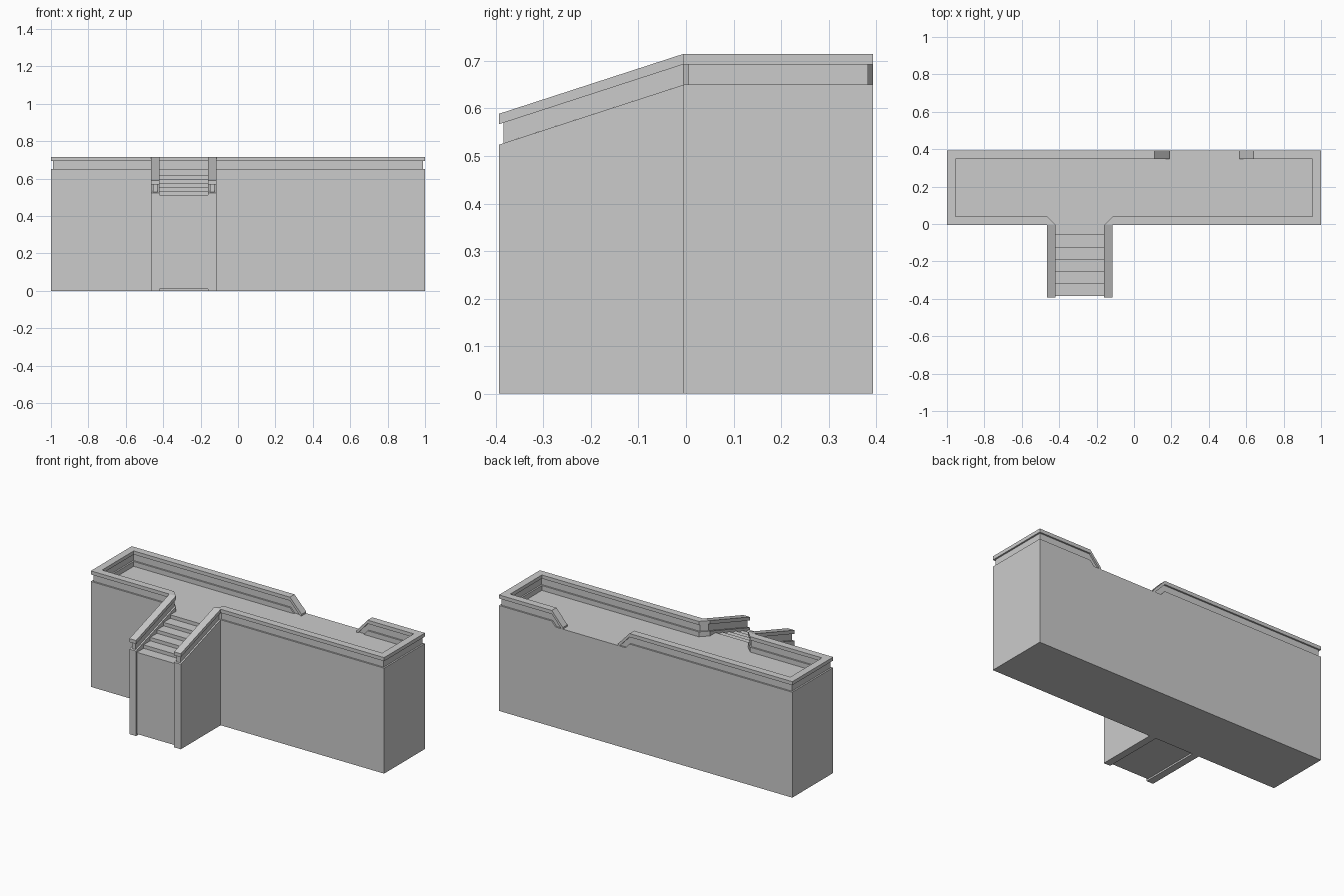
import bpy, bmesh

if "Cube" in bpy.data.objects:
    bpy.data.objects.remove(bpy.data.objects["Cube"])

Y0, Y1, YS = -0.005, 0.393, -0.393   # platform front, back, stair foot
DECK, W = 0.62, 0.045                # deck height, parapet width
XL, XR = -0.465, -0.115              # outer sides of the staircase


def finish(name, bm):
    bmesh.ops.remove_doubles(bm, verts=bm.verts, dist=1e-5)
    bmesh.ops.recalc_face_normals(bm, faces=bm.faces)
    me = bpy.data.meshes.new(name)
    bm.to_mesh(me)
    bm.free()
    ob = bpy.data.objects.new(name, me)
    bpy.context.collection.objects.link(ob)
    return ob


def prism(name, profile, x0, x1):
    """Extrude a y/z profile from x0 to x1."""
    bm = bmesh.new()
    face = bm.faces.new([bm.verts.new((x0, y, z)) for y, z in profile])
    ext = bmesh.ops.extrude_face_region(bm, geom=[face])
    moved = [g for g in ext["geom"] if isinstance(g, bmesh.types.BMVert)]
    bmesh.ops.translate(bm, verts=moved, vec=(x1 - x0, 0, 0))
    return finish(name, bm)


def layer(name, stations, z_low, z_high, inset=0.0, flat_bottom=False):
    """Sweep a rectangular course along (outer, inner, drop) stations."""
    bm = bmesh.new()
    rings = []
    for (ox, oy), (ix, iy), drop in stations:
        a = (ox + (ix - ox) * inset, oy + (iy - oy) * inset)
        b = (ix + (ox - ix) * inset, iy + (oy - iy) * inset)
        top, low = z_high - drop, z_low - (0 if flat_bottom else drop)
        rings.append([bm.verts.new(p) for p in
                      ((*a, low), (*b, low), (*b, top), (*a, top))])
    for r, s in zip(rings, rings[1:]):
        for i in range(4):
            j = (i + 1) % 4
            bm.faces.new((r[i], r[j], s[j], s[i]))
    bm.faces.new(rings[0])
    bm.faces.new(rings[-1])
    return finish(name, bm)


# Platform body
prism("platform", [(Y0, 0), (Y1, 0), (Y1, DECK), (Y0, DECK)], -1, 1)

# Stair flight between the cheek walls
steps = [(Y0, 0.01), (Y0, DECK)]
for k in range(6):
    y, z = -0.06 - 0.065 * k, DECK - 0.0214 * k
    steps += [(y, z), (y, z - 0.0214 if k < 5 else 0.01)]
prism("stair_flight", steps, XL + W, XR - W)

# Parapets on both sides: stair cheek, front, end and back with a sloped stop
for side, sx, s, x_top, x_low in (("left", XL, -1, 0.11, 0.19),
                                  ("right", XR, 1, 0.64, 0.565)):
    path = [
        ((sx, YS), (sx - s * W, YS), 0.126),
        ((sx, Y0), (sx - s * W, Y0), 0),
        ((sx, Y0), (sx, Y0 + W), 0),
        ((s, Y0), (s * (1 - W), Y0 + W), 0),
        ((s, Y1), (s * (1 - W), Y1 - W), 0),
        ((x_top, Y1), (x_top, Y1 - W), 0),
        ((x_low, Y1), (x_low, Y1 - W), 0.085),
    ]
    layer(side + "_stair_cheek", path[:2], 0, 0.65, flat_bottom=True)
    layer(side + "_curb", path[1:], 0.55, 0.65, flat_bottom=True)
    # recessed band stops slightly short of the cheek end
    band = [((sx, YS + 0.009), (sx - s * W, YS + 0.009), 0.123)] + path[1:]
    layer(side + "_recessed_band", band, 0.65, 0.693, inset=0.22)
    layer(side + "_coping", path, 0.693, 0.715)
